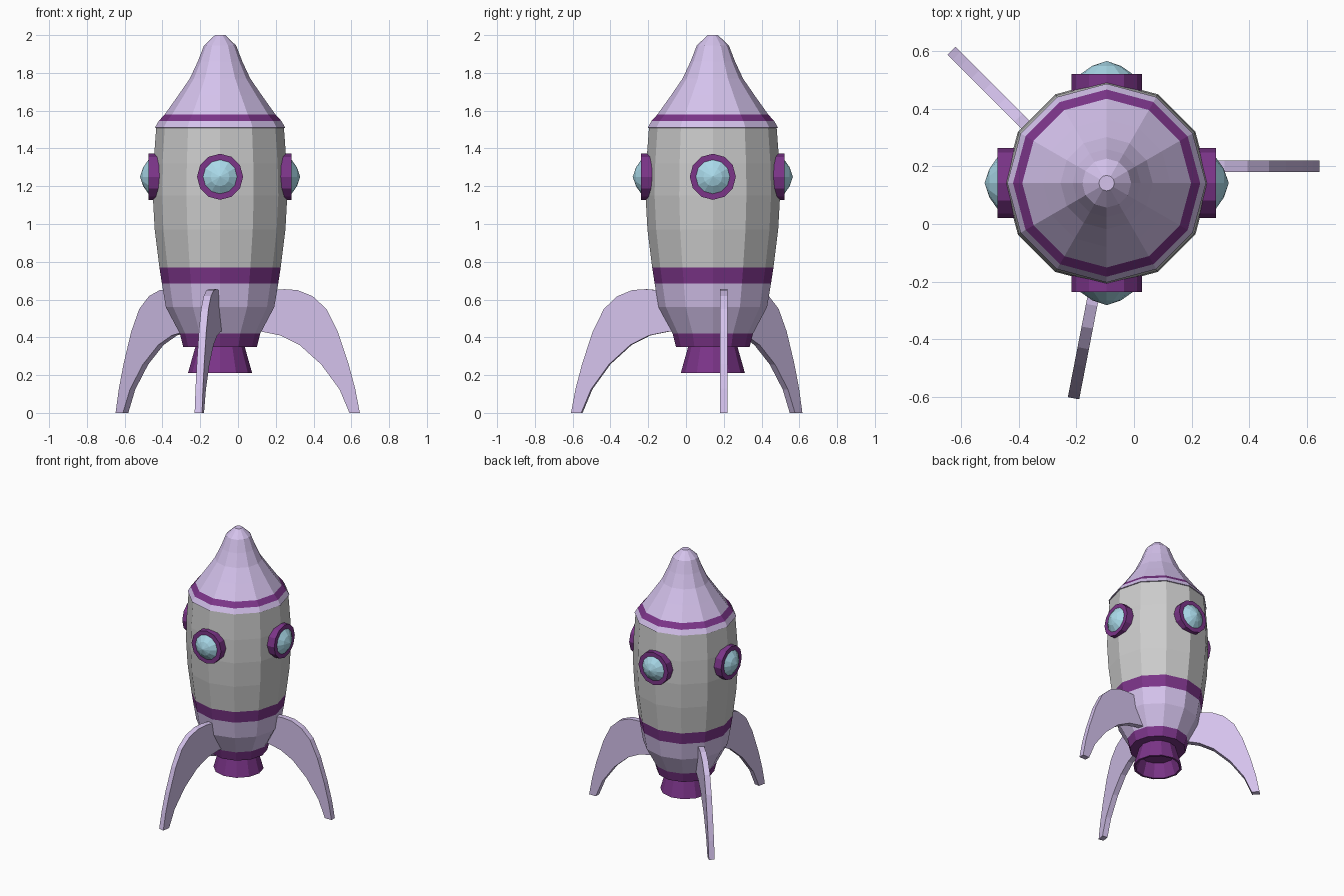
import bpy, bmesh
from math import cos, sin, pi, radians
from mathutils import Matrix, Vector

if "Cube" in bpy.data.objects:
    bpy.data.objects.remove(bpy.data.objects["Cube"])

AXIS = Vector((-0.095, 0.142, 0))


def material(name, rgb):
    m = bpy.data.materials.new(name)
    m.diffuse_color = (*rgb, 1)
    m.use_nodes = True
    m.node_tree.nodes["Principled BSDF"].inputs["Base Color"].default_value = m.diffuse_color
    return m


LILAC = material("lilac", (0.66, 0.54, 0.84))
PURPLE = material("purple", (0.2, 0.035, 0.25))
GLASS = material("glass", (0.4, 0.7, 0.82))


def finish(name, bm, mat, matrix):
    me = bpy.data.meshes.new(name)
    bm.to_mesh(me)
    bm.free()
    ob = bpy.data.objects.new(name, me)
    ob.matrix_world = matrix
    if mat:
        me.materials.append(mat)
    bpy.context.collection.objects.link(ob)
    return ob


def lathe(name, profile, mat=None, matrix=Matrix.Translation(AXIS), n=12):
    """Revolve (radius, height) points, listed bottom to top, about local z."""
    bm = bmesh.new()
    rings = [[bm.verts.new((r * cos(2 * pi * i / n), r * sin(2 * pi * i / n), z))
              for i in range(n)] for r, z in profile]
    for a, b in zip(rings, rings[1:]):
        for i in range(n):
            j = (i + 1) % n
            bm.faces.new((a[i], a[j], b[j], b[i]))
    bmesh.ops.remove_doubles(bm, verts=bm.verts, dist=1e-5)
    return finish(name, bm, mat, matrix)


# Hull, from the nozzle up to the nose
lathe("nozzle", [(0, .31), (.12, .31), (.155, .21), (.17, .21), (.13, .352)], PURPLE)
lathe("base_band", [(.12, .35), (.195, .35), (.213, .42)], PURPLE)
lathe("lower_hull", [(.213, .42), (.287, .56), (.308, .685)], LILAC)
lathe("lower_band", [(.308, .685), (.321, .77)], PURPLE)
lathe("body", [(.321, .77), (.346, .97), (.356, 1.15), (.352, 1.32), (.338, 1.51)])
lathe("nose_rim", [(.335, 1.508), (.345, 1.51), (.325, 1.545)], LILAC)
lathe("nose_band", [(.325, 1.545), (.293, 1.58)], PURPLE)
lathe("nose_cone", [(.293, 1.58), (.222, 1.68), (.16, 1.77), (.118, 1.86),
                    (.085, 1.945), (.027, 2.0), (0, 2.0)], LILAC)

# Four portholes around the body
for k, side in enumerate(("right", "back", "left", "front")):
    m = (Matrix.Translation(AXIS + Vector((0, 0, 1.25)))
         @ Matrix.Rotation(k * pi / 2, 4, 'Z') @ Matrix.Rotation(pi / 2, 4, 'Y'))
    lathe(side + "_window_rim", [(.122, .28), (.122, .379), (.09, .379)], PURPLE, m)
    lathe(side + "_window_glass", [(.09, .379), (.05, .407), (0, .424)], GLASS, m)

# Three curved fins: outline is (distance inward from the tip, height)
OUTLINE = [(0, 0), (.025, .13), (.06, .26), (.117, .43), (.177, .55), (.25, .618),
           (.33, .65), (.40, .655), (.52, .645), (.57, .43), (.52, .43), (.42, .41),
           (.32, .36), (.205, .257), (.108, .125), (.055, 0)]
T = 0.04
for name, tip, angle in (("right_fin", (.645, .2), 0),
                         ("back_left_fin", (-.634, .602), 135),
                         ("front_fin", (-.21, -.605), 259)):
    bm = bmesh.new()
    face = bm.faces.new([bm.verts.new((-d, -T / 2, z)) for d, z in OUTLINE])
    ext = bmesh.ops.extrude_face_region(bm, geom=[face], use_keep_orig=True)
    bmesh.ops.translate(bm, vec=(0, T, 0),
                        verts=[v for v in ext["geom"] if isinstance(v, bmesh.types.BMVert)])
    bmesh.ops.recalc_face_normals(bm, faces=bm.faces)
    finish(name, bm, LILAC, Matrix.Translation((*tip, 0))
           @ Matrix.Rotation(radians(angle), 4, 'Z'))
